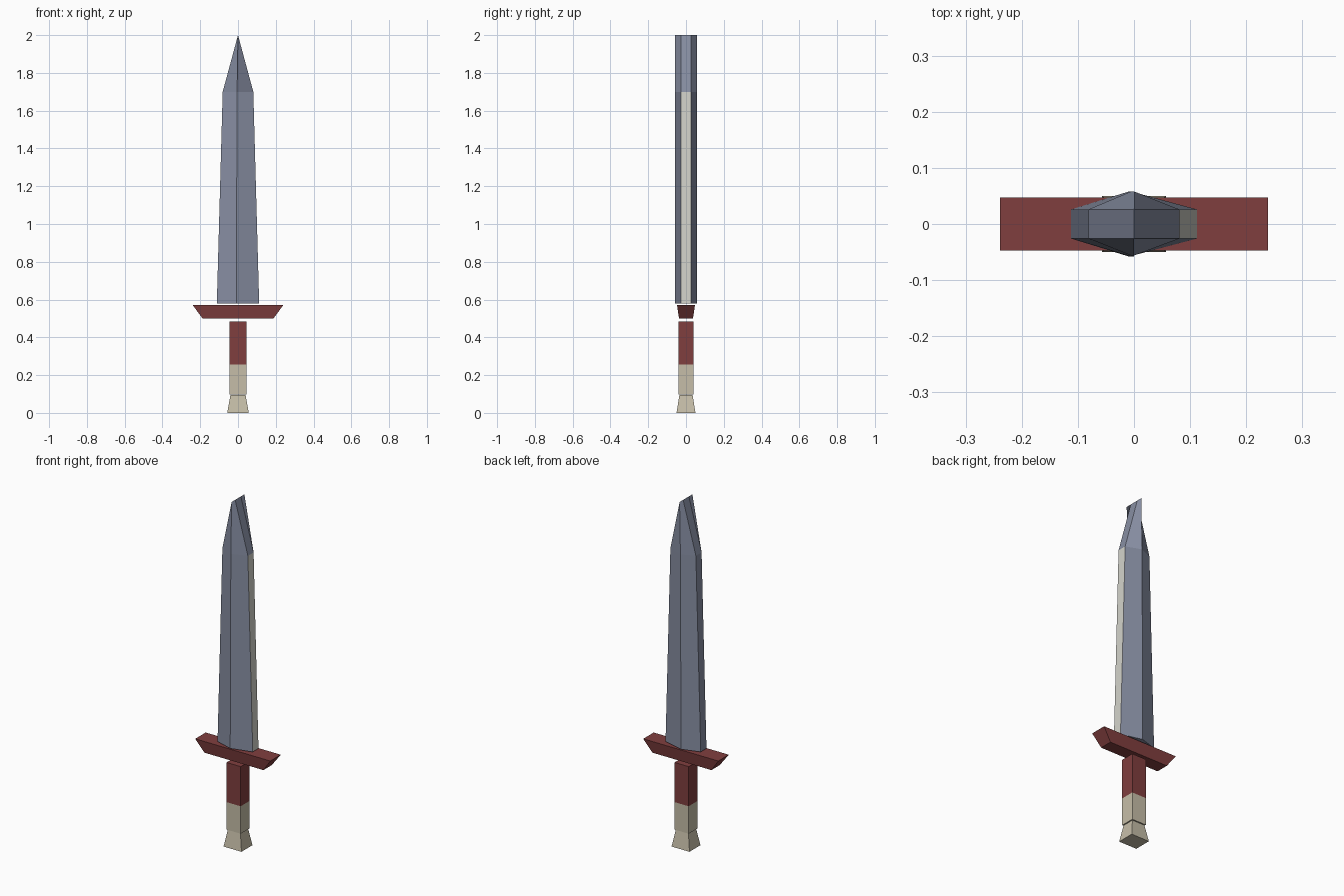
import bpy, bmesh

if "Cube" in bpy.data.objects:
    bpy.data.objects.remove(bpy.data.objects["Cube"])


def material(name, hex_code):
    srgb = [int(hex_code[i:i + 2], 16) / 255 for i in (0, 2, 4)]
    lin = [c / 12.92 if c <= 0.04045 else ((c + 0.055) / 1.055) ** 2.4 for c in srgb]
    mat = bpy.data.materials.new(name)
    mat.diffuse_color = (*lin, 1)
    mat.use_nodes = True
    mat.node_tree.nodes["Principled BSDF"].inputs["Base Color"].default_value = mat.diffuse_color
    return mat


steel = material("blue_steel", "878EA2")
edge_mat = material("pale_edge", "D4D4CB")
red = material("dark_red", "803E3E")
bone = material("bone", "C6BEA8")


def rect(hx, hy, z):
    return [(-hx, -hy, z), (hx, -hy, z), (hx, hy, z), (-hx, hy, z)]


def blade_ring(hx, ridge_x, z):
    # six-sided section: flat edges left and right, a ridge front and back
    ey, ry = 0.026, 0.058
    return [(-hx, -ey, z), (ridge_x, -ry, z), (hx, -ey, z),
            (hx, ey, z), (ridge_x, ry, z), (-hx, ey, z)]


def loft(name, rings, mats, rule=None):
    """Skin stacked rings, cap both ends, choose material by a face rule."""
    bm = bmesh.new()
    loops = [[bm.verts.new(p) for p in ring] for ring in rings]
    n = len(loops[0])
    for a, b in zip(loops, loops[1:]):
        for i in range(n):
            j = (i + 1) % n
            bm.faces.new((a[i], a[j], b[j], b[i]))
    bm.faces.new(loops[0][::-1])
    if rings[-1][0][0] != rings[-1][2][0]:   # a collapsed tip needs no cap
        bm.faces.new(loops[-1])
    bmesh.ops.remove_doubles(bm, verts=bm.verts, dist=1e-5)
    bm.normal_update()
    if rule:
        for f in bm.faces:
            f.material_index = rule(f)
    mesh = bpy.data.meshes.new(name)
    bm.to_mesh(mesh)
    bm.free()
    for m in mats:
        mesh.materials.append(m)
    obj = bpy.data.objects.new(name, mesh)
    bpy.context.collection.objects.link(obj)


# Blade: tapering, closing to a chisel line at the tip; right edge is pale
loft("blade",
     [blade_ring(0.112, -0.009, 0.58), blade_ring(0.081, -0.005, 1.70), blade_ring(0, 0, 2.0)],
     [steel, edge_mat],
     lambda f: int(f.normal.x > 0.95 and f.calc_center_median().z < 1.7))

# Crossguard: flares upward
loft("crossguard", [rect(0.188, 0.037, 0.50), rect(0.239, 0.0475, 0.57)], [red])

# Grip: red above, bone below
loft("grip", [rect(0.045, 0.04, z) for z in (0.097, 0.255, 0.483)], [red, bone],
     lambda f: int(f.calc_center_median().z < 0.25))

# Pommel: flares downward
loft("pommel", [rect(0.057, 0.05, 0), rect(0.040, 0.035, 0.095)], [bone])
